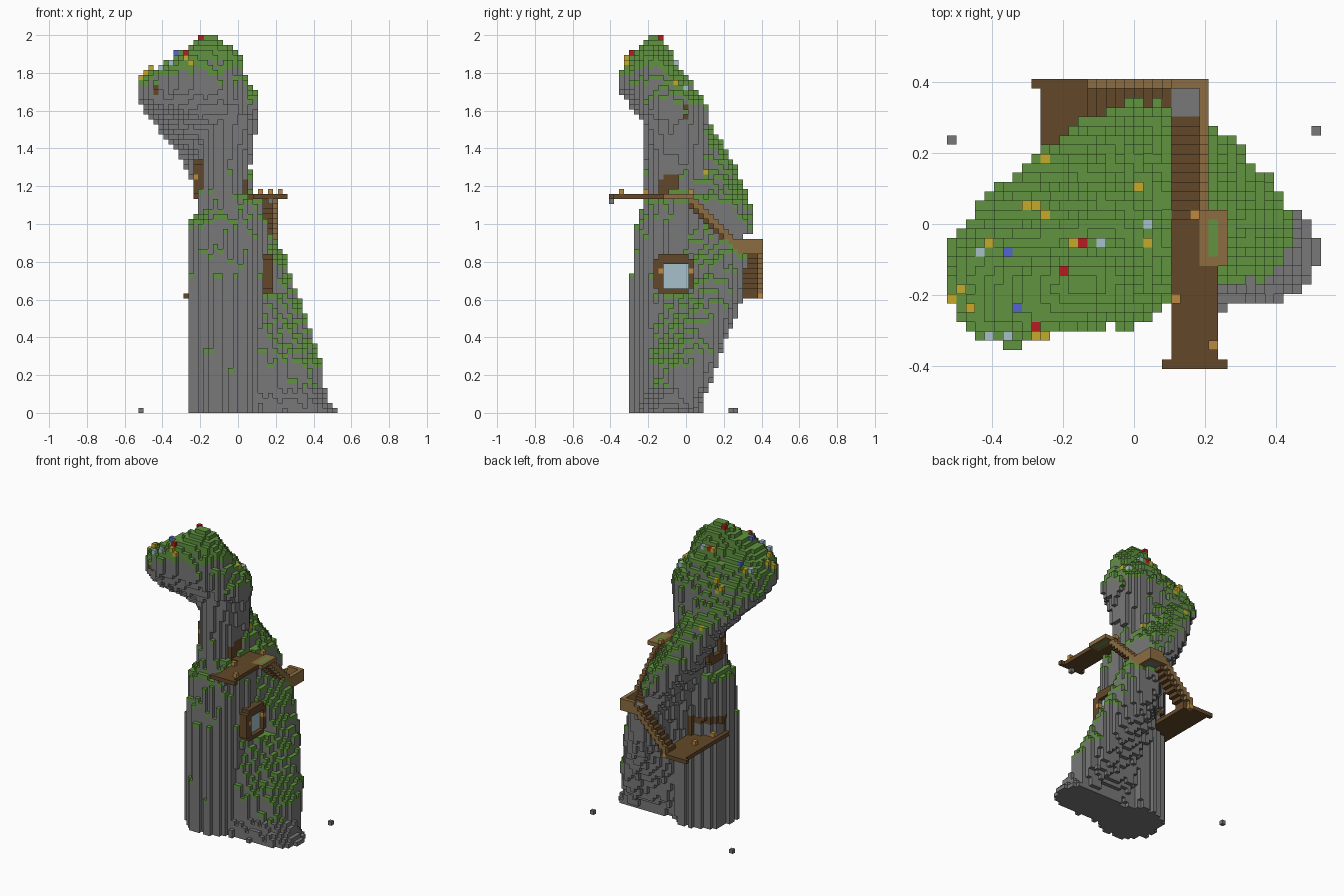
import bpy, math, random
from mathutils import Vector

random.seed(7)
cube = bpy.data.objects.get("Cube")
if cube:
    bpy.data.objects.remove(cube)

TALL = 76
S = 2 / TALL

COLOURS = {
    "stone": (.188, .188, .188), "grass": (.115, .295, .05),
    "dark_wood": (.124, .064, .022), "light_wood": (.262, .152, .052),
    "yellow": (.55, .4, .025), "red": (.48, .012, .015),
    "blue": (.09, .125, .64), "pale_blue": (.38, .53, .6),
    "lamp_orange": (.5, .255, .055),
}

def make_material(name, rgb):
    mat = bpy.data.materials.new(name)
    mat.use_nodes = True
    mat.diffuse_color = (*rgb, 1)
    for node in mat.node_tree.nodes:
        if node.type == 'BSDF_PRINCIPLED':
            node.inputs["Base Color"].default_value = (*rgb, 1)
            node.inputs["Roughness"].default_value = .9
    return mat

mats = {n: make_material(n, c) for n, c in COLOURS.items()}
vox = {}      # cell -> part name
colour = {}   # part name -> colour name

def box(part, col, i, j, k):
    """Fill an inclusive range of cells with a part."""
    colour[part] = col
    for a in range(i[0], i[1] + 1):
        for b in range(j[0], j[1] + 1):
            for c in range(k[0], k[1] + 1):
                vox[a, b, c] = part

def cell(x, y):
    return math.floor(x / S), round(y / S)

def lerp_rows(rows, z):
    for lo, hi in zip(rows, rows[1:]):
        if z <= hi[0]:
            t = (z - lo[0]) / (hi[0] - lo[0])
            return [p + (q - p) * t for p, q in zip(lo[1:], hi[1:])]
    return rows[-1][1:]

# Stone tower: an upright core (z, centre, radii)
CORE = [(0, -.065, -.11, .195, .19), (.7, -.06, -.105, .2, .185),
        (.9, -.06, -.085, .2, .18), (1.03, -.06, -.07, .195, .18),
        (1.06, -.04, -.06, .165, .175), (1.13, -.04, -.05, .165, .175),
        (1.17, -.07, -.045, .135, .165), (1.3, -.07, -.04, .13, .165),
        (1.45, -.06, -.05, .14, .155), (1.55, -.05, -.06, .145, .15),
        (1.65, -.05, -.08, .135, .15), (1.72, -.09, -.12, .135, .13),
        (1.86, -.11, -.16, .14, .1), (1.94, -.14, -.17, .1, .07),
        (2, -.15, -.17, .02, .02)]
# Spiral ridge winding up into the overhanging head (z, tip, radius)
RIDGE = [(0, .535, -.09, .13), (.06, .48, -.07, .13), (.13, .45, 0, .14),
         (.27, .43, .06, .15), (.45, .345, .165, .15), (.62, .265, .255, .15),
         (.85, .17, .315, .13), (1, .07, .335, .13), (1.1, -.02, .335, .14),
         (1.2, -.11, .305, .14), (1.3, -.2, .25, .13), (1.4, -.3, .17, .13),
         (1.5, -.42, .05, .14), (1.58, -.49, -.1, .17),
         (1.66, -.53, -.18, .17), (1.74, -.52, -.22, .16),
         (1.8, -.47, -.25, .13), (1.9, -.32, -.24, .09), (2, -.16, -.17, .02)]

colour["rock"] = "stone"
flute = {(i, j): random.uniform(-.08, .08) for i in range(-20, 20) for j in range(-15, 16)}
for k in range(TALL):
    z = (k + .5) * S
    cx, cy, rx, ry = lerp_rows(CORE, z)
    tx, ty, r = lerp_rows(RIDGE, z)
    axis = Vector((cx, cy))
    arm = Vector((tx, ty)) - axis
    arm *= max(0, 1 - r / max(arm.length, r))
    for (i, j), n in flute.items():
        p = Vector(((i + .5) * S, j * S)) - axis
        t = min(1, max(0, p.dot(arm) / max(arm.length_squared, .0001)))
        in_core = abs(p.x / rx) ** 2.2 + abs(p.y / ry) ** 2.2 < 1 + 2 * n
        if in_core or (p - arm * t).length < r * (1 + n):
            vox[i, j, k] = "rock"
box("rock", "stone", (-6, -6), (-7, -6), (74, 75))

# Clear the stone out of the walkway and stair passages
for i, j, k in list(vox):
    tread = 43 if j < 1 else 43 - j
    upper = 4 <= i <= 8 and k >= max(tread, 32)
    lower = j >= 12 and -6 <= i < 4 and 23 <= k < 36 and k >= 29 + i
    if upper or lower or (i > 4 and -6 <= j <= 1 and 24 <= k <= 31):
        del vox[i, j, k]

# Grass grows on every upward-facing ledge, deeper on the head
colour["ledge_grass"] = "grass"
grown = []
for (i, j, k) in vox:
    depth = 2 if k > 67 else 1
    if k > 4 and any((i, j, k + d) not in vox for d in range(1, depth + 1)):
        grown.append((i, j, k))
for c in grown:
    vox[c] = "ledge_grass"

# Flowers stand on the highest cell at each spot
def flowers(part, col, spots):
    colour[part] = col
    for x, y in spots:
        i, j = cell(x, y)
        tops = [k for (a, b, k) in vox if (a, b) == (i, j)]
        if tops and max(tops) < TALL - 1:
            vox[i, j, max(tops) + 1] = part

flowers("yellow_flowers", "yellow", [
    (-.24, .18), (0, .1), (-.3, .04), (-.27, .04), (-.24, .02), (-.4, -.04),
    (-.16, -.04), (.03, -.04), (-.49, -.18), (-.51, -.2), (-.46, -.23),
    (-.27, -.31), (-.24, -.31)])
flowers("pale_flowers", "pale_blue", [
    (.05, -.01), (-.08, -.06), (-.43, -.09), (-.4, -.31), (-.35, -.31)])
flowers("red_flowers", "red", [(-.135, -.06), (-.21, -.12), (-.27, -.28)])
flowers("blue_flowers", "blue", [(-.35, -.09), (-.32, -.23)])

# Upper walkway with its end plank, bracket and grass-filled side frame
box("upper_walkway", "dark_wood", (4, 8), (-14, 0), (43, 43))
box("upper_walkway", "dark_wood", (2, 3), (-5, 0), (43, 43))
box("walkway_end_plank", "dark_wood", (3, 9), (-15, -15), (43, 43))
box("walkway_bracket", "stone", (6, 6), (-15, -15), (42, 42))
box("walkway_side_frame", "light_wood", (7, 9), (-4, 1), (43, 43))
box("side_frame_grass", "grass", (8, 8), (-3, 0), (43, 43))

# Upper flight down to the corner landing
for j in range(1, 12):
    box("upper_stairs", "dark_wood", (4, 6), (j, j), (42 - j, 43 - j))
    box("upper_stair_rail", "light_wood", (7, 7), (j, j), (43 - j, 44 - j))

box("landing", "stone", (4, 6), (12, 14), (32, 32))
box("landing_rail", "light_wood", (7, 7), (11, 15), (32, 34))
box("landing_rail", "light_wood", (4, 7), (15, 15), (32, 34))

# Lower flight along the back down to the rear platform
for i in range(-5, 4):
    box("lower_stairs", "dark_wood", (i, i), (12, 14), (28 + i, 29 + i))
    box("lower_stair_rail", "light_wood", (i, i), (15, 15), (29 + i, 30 + i))

for i in range(-10, -3):
    for j in range(-4, 15):
        if (i, j, 23) not in vox:
            box("rear_platform", "dark_wood", (i, i), (j, j), (23, 23))
box("rear_end_plank", "dark_wood", (-11, -5), (15, 15), (23, 23))

# Rear doorway: a wooden surround set into the wall above the platform
colour["rear_door_surround"] = "dark_wood"
for (i, j, k), part in list(vox.items()):
    if part == "rock" and i < -3 and -3 <= j <= 3 and 24 <= k <= 28:
        if k > 26 or j in (-3, 3):
            vox[i, j, k] = "rear_door_surround"

# Windows with cut corners: frame ring proud of the glass
def window(name, glass_i, frame_i, j, k, glass_j, glass_k):
    span = tuple(sorted((glass_i, frame_i)))
    box(name + "_frame", "dark_wood", span, j, k)
    for b in j:
        for c in k:
            for a in span:
                del vox[a, b, c]
    for b in range(glass_j[0], glass_j[1] + 1):
        for c in range(glass_k[0], glass_k[1] + 1):
            del vox[frame_i, b, c]
    box(name + "_glass", "pale_blue", (glass_i, glass_i), glass_j, glass_k)

box("rock", "stone", (3, 4), (-6, 1), (24, 31))
window("side_window", 5, 6, (-6, 1), (24, 31), (-4, 0), (25, 29))
box("rock", "stone", (-7, -6), (-3, 3), (43, 50))
window("far_window", -8, -9, (-3, 3), (43, 50), (-1, 1), (45, 48))

# Arched door on the upper walkway, with grass on its sill
box("rock", "stone", (0, 0), (-5, 0), (44, 47))
box("door", "dark_wood", (1, 1), (-5, 0), (44, 46))
box("door", "dark_wood", (1, 1), (-4, -1), (47, 47))
box("door_sill_grass", "grass", (2, 2), (-3, 0), (44, 44))

# Lamps and small wooden posts
for i, j, k in [(6, 1, 44), (4, -8, 44), (8, -13, 44), (6, -5, 28), (6, 1, 28),
                (-5, 15, 23), (-8, 7, 24), (-9, 1, 24), (-9, -3, 47)]:
    box("lamps", "lamp_orange", (i, i), (j, j), (k, k))
box("wall_post", "dark_wood", (2, 2), (0, 0), (59, 61))
for k in (64, 65):
    front = min(j for (i, j, c) in vox if i == -17 and c == k)
    box("head_post", "dark_wood", (-17, -17), (front, front), (k, k))

# Loose stones on the ground
for name, i, j in (("right_stone", -20, 9), ("left_stone", 19, 10)):
    box(name, "stone", (i, i), (j, j), (0, 0))

# Turn the visible cell sides of each part into a mesh
def face_corners(c, axis, side):
    u, v = (axis + 1) % 3, (axis + 2) % 3
    ring = [(0, 0), (1, 0), (1, 1), (0, 1)]
    for a, b in ring if side else reversed(ring):
        q = list(c)
        q[axis] += side
        q[u] += a
        q[v] += b
        yield tuple(q)

def build(part, cells):
    index, faces = {}, []
    for c in cells:
        for axis in range(3):
            for side in (0, 1):
                near = list(c)
                near[axis] += 2 * side - 1
                if tuple(near) not in vox:
                    faces.append([index.setdefault(q, len(index))
                                  for q in face_corners(c, axis, side)])
    if not faces:
        return
    mesh = bpy.data.meshes.new(part)
    mesh.from_pydata([(x * S, (y - .5) * S, z * S) for x, y, z in index], [], faces)
    mesh.materials.append(mats[colour[part]])
    bpy.context.scene.collection.objects.link(bpy.data.objects.new(part, mesh))

parts = {}
for c, part in vox.items():
    parts.setdefault(part, []).append(c)
for part, cells in parts.items():
    build(part, cells)
